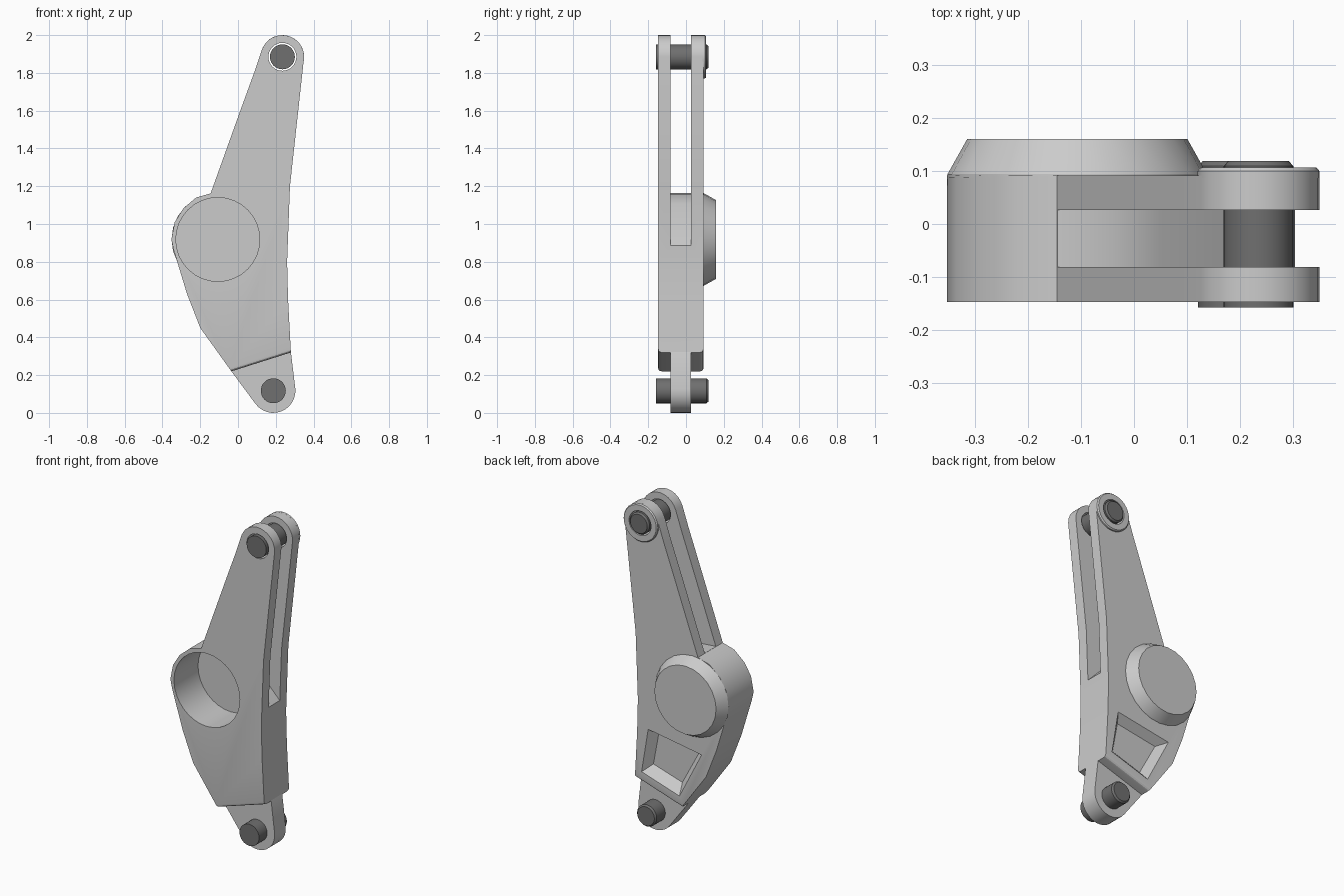
import bpy, bmesh
from math import cos, sin, radians, pi

if "Cube" in bpy.data.objects:
    bpy.data.objects.remove(bpy.data.objects["Cube"])

TOP = (0.235, 1.885)     # upper pin centre (x, z)
LOW = (0.187, 0.117)     # lower pin centre
BORE = (-0.107, 0.918)   # large bearing centre
FRONT, BACK = -0.147, 0.092
SLOT0, SLOT1 = -0.081, 0.026


def arc(c, r, a0, a1, n):
    return [(c[0] + r * cos(radians(a0 + (a1 - a0) * i / n)),
             c[1] + r * sin(radians(a0 + (a1 - a0) * i / n))) for i in range(n + 1)]


def circle(c, r, n=32):
    return arc(c, r, 0, 360, n)[:-1]


def loft(name, sections):
    """Solid through matching x-z outlines; sections = [(y, outline), ...]."""
    bm = bmesh.new()
    rings = [[bm.verts.new((x, y, z)) for x, z in pts] for y, pts in sections]
    n = len(rings[0])
    for a, b in zip(rings, rings[1:]):
        for i in range(n):
            j = (i + 1) % n
            bm.faces.new((a[i], a[j], b[j], b[i]))
    bm.faces.new(rings[0][::-1])
    bm.faces.new(rings[-1])
    bmesh.ops.recalc_face_normals(bm, faces=bm.faces)
    me = bpy.data.meshes.new(name)
    bm.to_mesh(me)
    bm.free()
    ob = bpy.data.objects.new(name, me)
    bpy.context.collection.objects.link(ob)
    return ob


def activate(ob):
    bpy.ops.object.select_all(action='DESELECT')
    ob.select_set(True)
    bpy.context.view_layer.objects.active = ob


def cut(ob, cutter):
    activate(ob)
    m = ob.modifiers.new("cut", 'BOOLEAN')
    m.operation, m.solver, m.object = 'DIFFERENCE', 'EXACT', cutter
    bpy.ops.object.modifier_apply(modifier=m.name)
    bpy.data.objects.remove(cutter)


# Main lever body
outline = (arc(TOP, 0.115, 0, 160, 12)
           + [(0.085, 1.8), (0.005, 1.58), (-0.145, 1.162)]
           + [(-0.222, 1.14), (-0.29, 1.082), (-0.335, 1.01), (-0.353, 0.918),
              (-0.34, 0.86), (-0.27, 0.63), (-0.2, 0.45), (-0.035, 0.22),
              (0.28, 0.32), (0.265, 0.6), (0.26, 0.8), (0.275, 1.2)])
body = loft("lever_body", [(FRONT, outline), (BACK, outline)])

# Rounded corners on the lower end of the body
bm = bmesh.new()
bm.from_mesh(body.data)
ends = [e for e in bm.edges if all(v.co.z < 0.33 for v in e.verts)
        and abs(e.verts[0].co.y - e.verts[1].co.y) < 0.01]
bmesh.ops.bevel(bm, geom=ends, offset=0.018, segments=3, profile=0.5, affect='EDGES')
bm.to_mesh(body.data)
bm.free()

# Fork slot between the two upper arms
slot = [(-0.5, 1.168), (-0.13, 1.163), (-0.04, 1.155), (0.05, 1.105), (0.26, 0.89),
        (0.5, 0.644), (0.5, 2.2), (-0.5, 2.2)]
cut(body, loft("slot_cutter", [(SLOT0, slot), (SLOT1, slot)]))

# Blind bore from the front
ring = circle(BORE, 0.222)
cut(body, loft("bore_cutter", [(-0.3, ring), (0.085, ring)]))

# Tapered pocket in the back face
mouth = [(0.19, 0.635), (-0.17, 0.575), (-0.02, 0.285), (0.235, 0.365)]
floor = [(0.155, 0.595), (-0.115, 0.55), (-0.005, 0.345), (0.19, 0.405)]
over = [(m[0] + 0.2 * (m[0] - f[0]), m[1] + 0.2 * (m[1] - f[1]))
        for m, f in zip(mouth, floor)]
cut(body, loft("pocket_cutter", [(0.042, floor), (BACK + 0.01, over)]))

# Raised eye on the back of the upper arm
eye = loft("upper_eye", [(BACK - 0.005, circle(TOP, 0.115)), (0.1, circle(TOP, 0.115)),
                         (0.107, circle(TOP, 0.109))])

# Clearance hole for the upper pin
hole = circle(TOP, 0.074)
for ob in (body, eye):
    cut(ob, loft("hole_cutter", [(-0.3, hole), (0.3, hole)]))

# Tapered bearing cap on the back
cap = loft("bearing_cap", [(BACK - 0.004, circle(BORE, 0.245, 24)),
                           (BACK + 0.002, circle(BORE, 0.245, 24)),
                           (0.16, circle(BORE, 0.208, 24))])

# Lower tongue
tongue_outline = ([(-0.035, 0.22), (0.0, 0.36), (0.25, 0.4), (0.279, 0.33)]
                  + arc(LOW, 0.117, 5, -145, 12))
tongue = loft("lower_tongue", [(SLOT0, tongue_outline), (SLOT1, tongue_outline)])

# Pins with chamfered back ends
parts = [body, eye, cap, tongue]
for name, c in (("upper_pin", TOP), ("lower_pin", LOW)):
    parts.append(loft(name, [(-0.158, circle(c, 0.066)), (0.109, circle(c, 0.066)),
                             (0.119, circle(c, 0.057))]))

for name, ob in zip("abcdef", parts):
    activate(ob)
    bpy.ops.object.shade_smooth_by_angle(angle=radians(25))

# Dark pins
dark = bpy.data.materials.new("dark_steel")
dark.diffuse_color = (0.16, 0.16, 0.16, 1)
dark.use_nodes = True
dark.node_tree.nodes["Principled BSDF"].inputs["Base Color"].default_value = dark.diffuse_color
for ob in parts[-2:]:
    ob.data.materials.append(dark)
